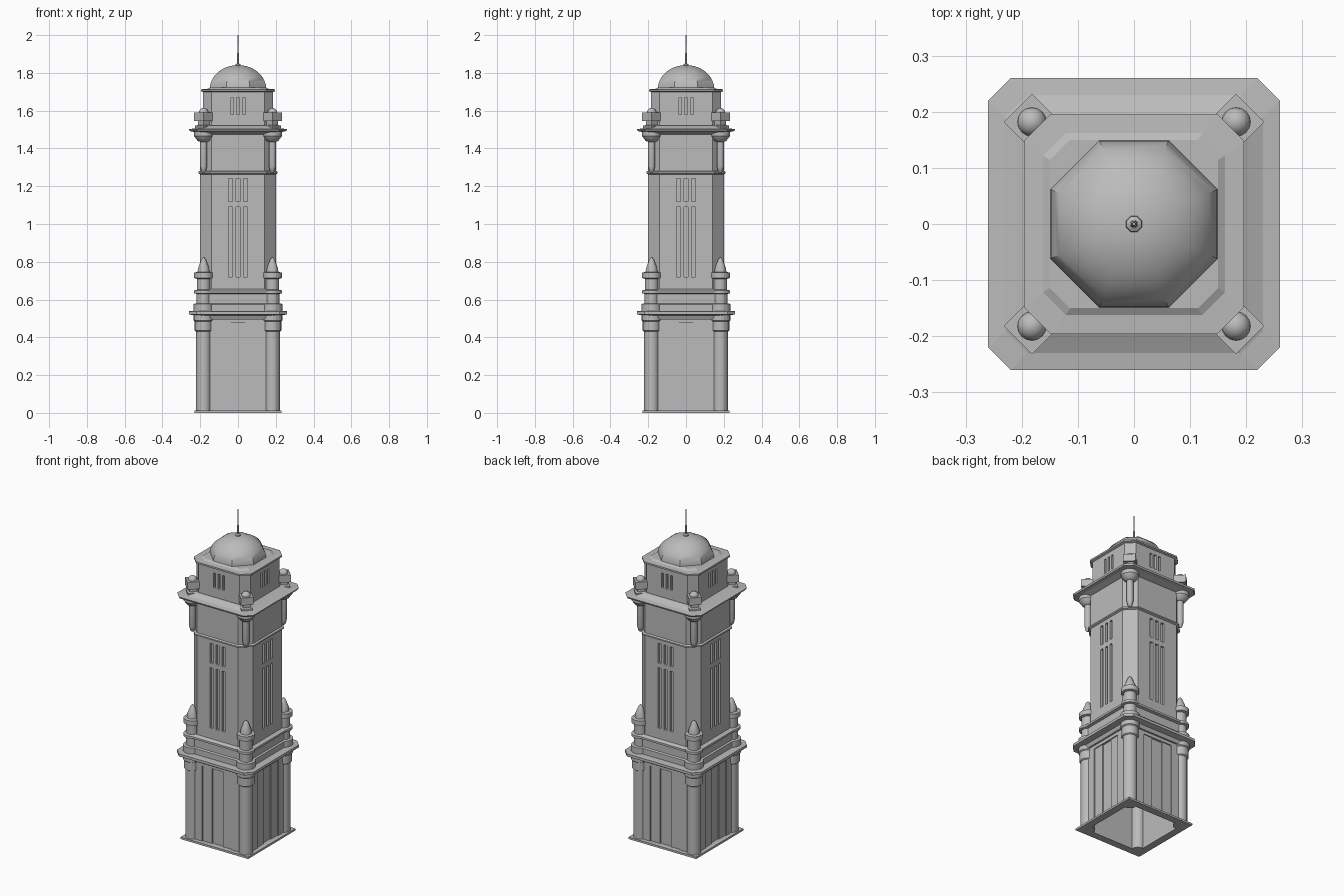
import bpy, bmesh, math
from mathutils import Matrix

if "Cube" in bpy.data.objects:
    bpy.data.objects.remove(bpy.data.objects["Cube"], do_unlink=True)

stone = bpy.data.materials.new("grey stone")
stone.use_nodes = True
GREY = (0.5, 0.5, 0.5, 1)
stone.diffuse_color = GREY
stone.node_tree.nodes["Principled BSDF"].inputs["Base Color"].default_value = GREY


def add_object(name, bm, smooth=None):
    bmesh.ops.recalc_face_normals(bm, faces=bm.faces[:])
    mesh = bpy.data.meshes.new(name)
    bm.to_mesh(mesh)
    bm.free()
    mesh.materials.append(stone)
    ob = bpy.data.objects.new(name, mesh)
    bpy.context.collection.objects.link(ob)
    if smooth:
        bpy.ops.object.select_all(action="DESELECT")
        ob.select_set(True)
        bpy.context.view_layer.objects.active = ob
        bpy.ops.object.shade_smooth_by_angle(angle=math.radians(smooth))
    return ob


def loft(bm, rings):
    """Skin a stack of point rings; close both ends."""
    loops = [[bm.verts.new(p) for p in ring] for ring in rings]
    for a, b in zip(loops, loops[1:]):
        for i in range(len(a)):
            j = (i + 1) % len(a)
            bm.faces.new((a[i], a[j], b[j], b[i]))
    bm.faces.new(loops[0])
    bm.faces.new(loops[-1])


def chamfered_tier(name, levels):
    """Square storey with cut corners; levels are (z, half width, cut)."""
    rings = []
    for z, h, c in levels:
        k = h - c
        quarter = [(h, -k), (h, k)]
        ring = []
        for q in range(4):
            for x, y in quarter:
                for _ in range(q):
                    x, y = -y, x
                ring.append((x, y, z))
        rings.append(ring)
    bm = bmesh.new()
    loft(bm, rings)
    return add_object(name, bm)


def turned(name, profile, sides, spots, turn=0.0, smooth=35):
    """Revolve a (radius, z) profile at each spot."""
    bm = bmesh.new()
    for cx, cy in spots:
        rings = []
        for r, z in profile:
            rings.append([(cx + r * math.cos(turn + math.tau * i / sides),
                           cy + r * math.sin(turn + math.tau * i / sides), z)
                          for i in range(sides)])
        loft(bm, rings)
    return add_object(name, bm, smooth)


def add_box(bm, x0, x1, y0, y1, z0, z1, turn=0):
    made = bmesh.ops.create_cube(bm, size=1)["verts"]
    for v in made:
        v.co.x = x0 if v.co.x < 0 else x1
        v.co.y = y0 if v.co.y < 0 else y1
        v.co.z = z0 if v.co.z < 0 else z1
    bmesh.ops.rotate(bm, verts=made, matrix=Matrix.Rotation(turn * math.pi / 2, 3, "Z"))


def carve(target, boxes, all_sides=True):
    """Cut boxes out of the target, repeated on all four sides."""
    bm = bmesh.new()
    for box in boxes:
        for q in range(4 if all_sides else 1):
            add_box(bm, *box, turn=q)
    cutter = add_object("cutter", bm)
    cutter.hide_render = True
    mod = target.modifiers.new("carve", "BOOLEAN")
    mod.operation, mod.solver, mod.object = "DIFFERENCE", "EXACT", cutter
    bpy.ops.object.select_all(action="DESELECT")
    target.select_set(True)
    bpy.context.view_layer.objects.active = target
    bpy.ops.object.modifier_apply(modifier=mod.name)
    bpy.data.objects.remove(cutter, do_unlink=True)


def slits(spacing, width, face, depth, z0, z1):
    return [(i * spacing - width / 2, i * spacing + width / 2,
             -face - 0.05, depth - face, z0, z1) for i in (-1, 0, 1)]


C = 0.182
corners = [(sx * C, sy * C) for sx in (-1, 1) for sy in (-1, 1)]

# Ground storey: hollow walls with stepped recessed panels, open below
bm = bmesh.new()
add_box(bm, -0.205, 0.205, -0.205, 0.205, 0, 0.5)
walls = add_object("lower_walls", bm)
carve(walls, [(-0.185, 0.185, -0.185, 0.185, -0.1, 0.48)], False)
carve(walls, [(-0.1, 0.1, -0.3, -0.199, 0.012, 0.475)])
carve(walls, [(-0.037, 0.037, -0.3, -0.192, 0.012, 0.475)])

bm = bmesh.new()
add_box(bm, -0.23, 0.23, -0.23, 0.23, 0, 0.012)
plinth = add_object("plinth", bm)
carve(plinth, [(-0.2, 0.2, -0.2, 0.2, -0.1, 0.1)], False)

turned("corner_columns", [(0.04, 0.0), (0.04, 0.43), (0.047, 0.435), (0.047, 0.485),
                          (0.053, 0.49), (0.053, 0.525)], 20, corners)

# Lower cornice and the stepped tier above it
chamfered_tier("lower_cornice", [(0.495, 0.215, 0.04), (0.515, 0.225, 0.04),
                                 (0.522, 0.26, 0.04), (0.538, 0.26, 0.04),
                                 (0.54, 0.235, 0.04)])
chamfered_tier("lower_tier", [(0.54, 0.215, 0.05), (0.575, 0.215, 0.05),
                              (0.58, 0.205, 0.05), (0.63, 0.205, 0.05),
                              (0.634, 0.222, 0.05), (0.646, 0.222, 0.05),
                              (0.655, 0.2, 0.06)])
turned("lower_pinnacles", [(0.053, 0.54), (0.053, 0.577), (0.037, 0.58), (0.037, 0.63),
                           (0.05, 0.633), (0.05, 0.648), (0.036, 0.652), (0.036, 0.71),
                           (0.05, 0.714), (0.05, 0.743), (0.032, 0.746),
                           (0.03, 0.765), (0.012, 0.812), (0.003, 0.822)], 16, corners)

# Main shaft with tall and short slit windows
shaft = chamfered_tier("shaft", [(0.64, 0.2, 0.06), (1.5, 0.2, 0.06)])
carve(shaft, slits(0.04, 0.02, 0.2, 0.015, 0.72, 1.09)
      + slits(0.04, 0.02, 0.2, 0.015, 1.12, 1.24))
chamfered_tier("shaft_band", [(1.263, 0.2, 0.06), (1.268, 0.21, 0.063),
                              (1.276, 0.21, 0.063), (1.281, 0.2, 0.06)])

# Upper cornice with hanging turrets
chamfered_tier("upper_cornice", [(1.475, 0.2, 0.06), (1.488, 0.235, 0.045),
                                 (1.492, 0.256, 0.04), (1.502, 0.26, 0.04),
                                 (1.506, 0.23, 0.04), (1.515, 0.21, 0.04),
                                 (1.522, 0.195, 0.04)])
turned("hanging_turrets", [(0.003, 1.27), (0.012, 1.278), (0.019, 1.305), (0.019, 1.435),
                           (0.032, 1.44), (0.045, 1.458), (0.05, 1.465),
                           (0.05, 1.492)], 16, corners)
turned("turret_necks", [(0.045, 1.505), (0.045, 1.52), (0.03, 1.524), (0.03, 1.545)],
       4, corners, smooth=None)
turned("turret_blocks", [(0.05, 1.545), (0.05, 1.59)], 4, corners, smooth=None)

bm = bmesh.new()
for x, y in corners:
    bmesh.ops.create_uvsphere(bm, u_segments=16, v_segments=10, radius=0.026,
                              matrix=Matrix.Translation((x, y, 1.588)))
add_object("turret_balls", bm, 35)

# Belfry and its roof rim
belfry = chamfered_tier("belfry", [(1.51, 0.184, 0.045), (1.705, 0.184, 0.045)])
carve(belfry, slits(0.03, 0.015, 0.184, 0.014, 1.58, 1.67))
chamfered_tier("roof_rim", [(1.698, 0.184, 0.045), (1.703, 0.196, 0.048),
                            (1.713, 0.196, 0.048), (1.715, 0.162, 0.04),
                            (1.722, 0.15, 0.036)])

# Eight sided dome and slender spire
dome = [(0.162 * math.cos(a), 1.715 + 0.126 * math.sin(a))
        for a in [math.radians(d) for d in range(0, 86, 9)]]
turned("dome", dome, 8, [(0, 0)], math.pi / 8, 40)
turned("spire", [(0.016, 1.836), (0.014, 1.846), (0.007, 1.85), (0.006, 1.9),
                 (0.004, 1.905), (0.003, 2.0)], 8, [(0, 0)], math.pi / 8)
